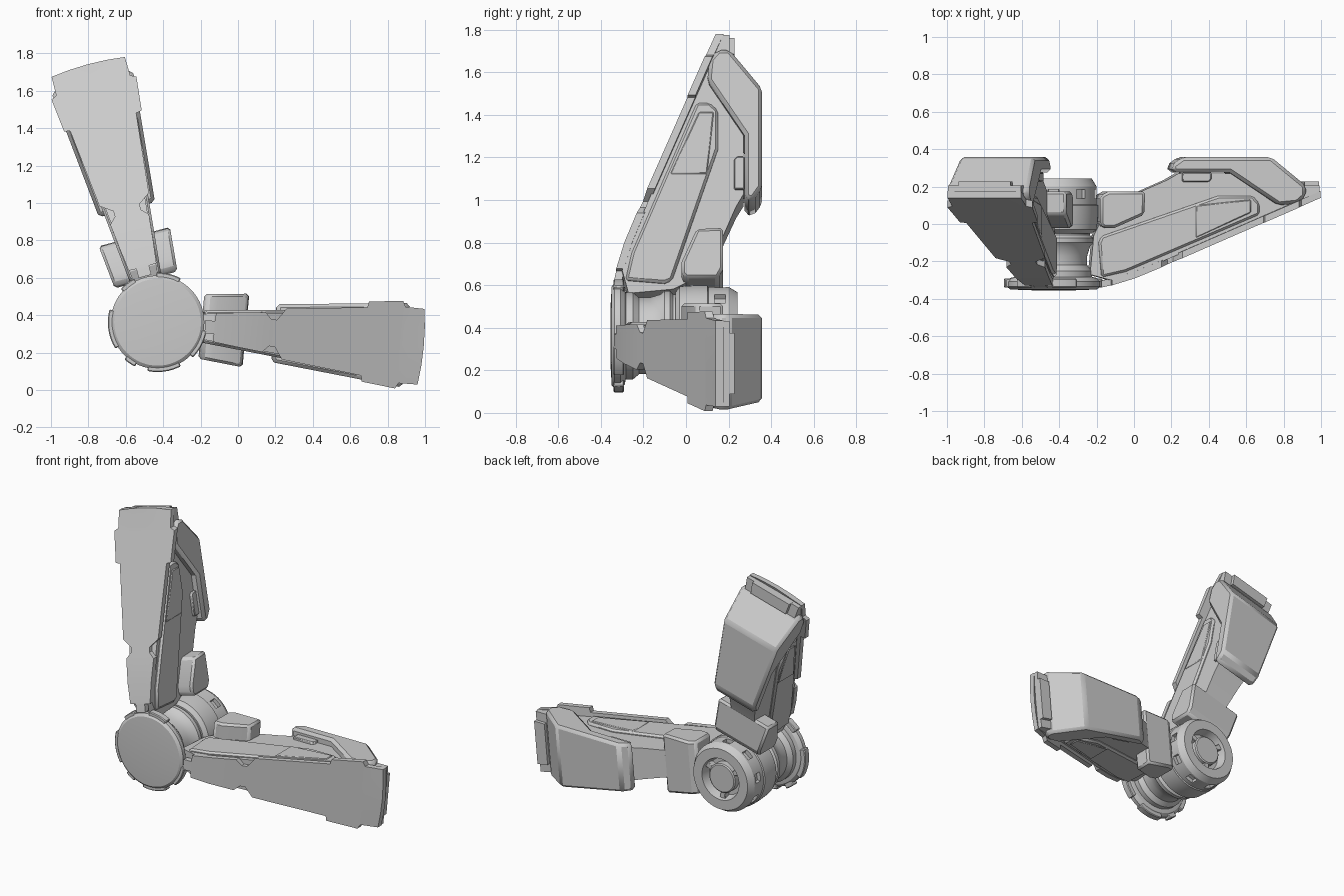
import bpy, bmesh
from math import sin, cos, radians, pi

if "Cube" in bpy.data.objects:
    bpy.data.objects.remove(bpy.data.objects["Cube"])

HUB = (-0.43, 0.0, 0.362)
ARMS = {"side": -5.3, "upright": 105.2}   # arm directions around the hub, degrees


def make(name, verts, faces, angle=0.0, bevel=0.0):
    me = bpy.data.meshes.new(name)
    me.from_pydata(verts, [], faces)
    bm = bmesh.new()
    bm.from_mesh(me)
    bmesh.ops.remove_doubles(bm, verts=bm.verts, dist=1e-5)
    bmesh.ops.recalc_face_normals(bm, faces=bm.faces)
    bm.to_mesh(me)
    bm.free()
    ob = bpy.data.objects.new(name, me)
    bpy.context.collection.objects.link(ob)
    ob.location = HUB
    ob.rotation_euler = (0, -radians(angle), 0)
    if bevel:
        m = ob.modifiers.new("bevel", 'BEVEL')
        m.width = bevel
        m.limit_method = 'ANGLE'
        m.angle_limit = radians(35)
    return ob


def half_width(u, extra):
    return 0.085 + 0.1 * (u - 0.27) + extra


def prism(name, profile, extra, angle, bevel=0.0):
    """Side profile (along arm, y) spread across the arm's tapering width."""
    n = len(profile)
    verts = [(u, y, s * half_width(u, extra)) for s in (-1, 1) for u, y in profile]
    faces = [tuple(range(n)), tuple(range(2 * n - 1, n - 1, -1))]
    faces += [(i, (i + 1) % n, n + (i + 1) % n, n + i) for i in range(n)]
    return make(name, verts, faces, angle, bevel)


def lathe(name, profile, steps=64):
    """Closed (radius, y) profile turned about the hub axis."""
    n = len(profile)
    verts, faces = [], []
    for k in range(steps):
        a = 2 * pi * k / steps
        verts += [(r * cos(a), y, r * sin(a)) for r, y in profile]
        b = (k + 1) % steps
        for i in range(n - 1):
            f = [k * n + i, k * n + i + 1, b * n + i + 1, b * n + i]
            faces.append(f)
    # merge the poles on the axis
    for pole in (0, n - 1):
        if profile[pole][0] == 0:
            faces = [[pole if v % n == pole else v for v in f] for f in faces]
    faces = [tuple(dict.fromkeys(f)) for f in faces]
    return make(name, verts, faces)


def arc_block(name, a0, a1, r0, r1, y0, y1, steps=8):
    verts, faces = [], []
    for k in range(steps + 1):
        a = radians(a0 + (a1 - a0) * k / steps)
        verts += [(r * cos(a), y, r * sin(a)) for r, y in ((r0, y0), (r1, y0), (r1, y1), (r0, y1))]
    for k in range(steps):
        p = k * 4
        faces += [(p + i, p + (i + 1) % 4, p + 4 + (i + 1) % 4, p + 4 + i) for i in range(4)]
    faces += [(0, 1, 2, 3), tuple(steps * 4 + i for i in range(4))]
    return make(name, verts, faces, 0, 0.005)


def plate_y(u):
    pts = [(0.2, -0.35), (0.3, -0.33), (0.43, -0.29), (0.54, -0.245), (0.64, -0.2), (1.45, 0.155)]
    for (u0, y0), (u1, y1) in zip(pts, pts[1:]):
        if u <= u1:
            return y0 + (y1 - y0) * (u - u0) / (u1 - u0)
    return pts[-1][1]


def cover_plate(name, angle):
    stations = [(0.255, 0.035), (0.305, 0.035), (0.307, 0.077), (0.43, 0.092), (0.57, 0.107),
                (0.605, 0.072), (0.635, 0.072), (0.68, 0.137), (1.11, 0.183),
                (1.115, 0.215), (1.297, 0.235), (1.312, 0.205), (1.415, 0.203)]
    cols = (-1, -0.5, 0, 0.5, 1)
    verts, faces = [], []
    for u, w in stations:
        # the far end bulges to an arc about the hub
        bulge = 0.014 if u == stations[-1][0] else 0
        for t in (0, 0.037):
            verts += [(u + bulge * (1 - s * s), plate_y(u) + t, s * w) for s in cols]
    ring = [0, 1, 2, 3, 4, 9, 8, 7, 6, 5]
    for k in range(len(stations) - 1):
        p = k * 10
        faces += [(p + ring[i], p + ring[(i + 1) % 10], p + 10 + ring[(i + 1) % 10], p + 10 + ring[i])
                  for i in range(10)]
    faces += [tuple(ring), tuple(p + 10 + i for i in reversed(ring))]
    return make(name, verts, faces, angle)


# Hub: front disc, neck and rear barrel turned about y
lathe("front_disc", [(0, -0.355), (0.15, -0.354), (0.232, -0.349), (0.25, -0.335), (0.25, -0.308),
                     (0.23, -0.288), (0.2, -0.282), (0, -0.282)])
lathe("neck", [(0, -0.3), (0.205, -0.3), (0.205, -0.25), (0.18, -0.22), (0.18, -0.17), (0.195, -0.12),
               (0.212, -0.1), (0.212, -0.075), (0.195, -0.06), (0.195, 0.0), (0, 0.0)])
barrel = lathe("rear_barrel", [(0, -0.05), (0.205, -0.05), (0.232, -0.03), (0.237, 0.04), (0.237, 0.1),
                               (0.23, 0.105), (0.23, 0.2), (0.205, 0.242), (0.14, 0.242), (0.125, 0.18),
                               (0.098, 0.18), (0.098, 0.222), (0.09, 0.228), (0, 0.228)])

# Small windows cut around the barrel
verts, faces = [], []
for k in range(9):
    a0 = radians(10 + 40 * k)
    p = len(verts)
    for r in (0.205, 0.26):
        for a, y in ((a0 - 0.13, 0.135), (a0 + 0.13, 0.135), (a0 + 0.13, 0.185), (a0 - 0.13, 0.185)):
            verts.append((r * cos(a), y, r * sin(a)))
    faces += [tuple(p + i for i in f) for f in ((0, 1, 2, 3), (7, 6, 5, 4), (0, 1, 5, 4),
                                                (1, 2, 6, 5), (2, 3, 7, 6), (3, 0, 4, 7))]
cutter = make("window_cutter", verts, faces)
cutter.hide_render = True
cutter.hide_set(True)
cut = barrel.modifiers.new("windows", 'BOOLEAN')
cut.object = cutter
cut.operation = 'DIFFERENCE'

# Lugs on the disc rim and ribs in the rear groove
for i, (a0, a1) in enumerate([(62, 92), (118, 138), (165, 212), (228, 243), (258, 298), (315, 350)]):
    arc_block(f"rim_lug_{i}", a0, a1, 0.22, 0.266, -0.34, -0.292)
for i in range(3):
    arc_block(f"rear_rib_{i}", 120 * i + 20, 120 * i + 38, 0.09, 0.137, 0.17, 0.222)

# Arms: identical, turned about the hub
for side, ang in ARMS.items():
    cover_plate(f"{side}_cover_plate", ang)
    prism(f"{side}_arm_core", [(0.19, -0.27), (0.3, -0.3), (0.43, -0.262), (0.64, -0.172), (1.38, 0.155),
                               (1.33, 0.2), (1.2, 0.27), (0.66, 0.27), (0.6, 0.235), (0.44, 0.165),
                               (0.3, 0.12), (0.21, -0.06)], -0.014, ang)
    prism(f"{side}_side_panel", [(0.25, -0.285), (0.38, -0.255), (1.09, 0.05), (1.09, 0.11), (1.055, 0.15),
                                 (0.87, 0.15), (0.25, -0.065), (0.235, -0.1)], 0.004, ang, 0.012)
    prism(f"{side}_inset_panel", [(0.75, -0.075), (1.045, 0.06), (1.045, 0.132), (0.75, 0.1)],
          0.009, ang, 0.006)
    prism(f"{side}_side_latch", [(0.68, 0.225), (0.82, 0.225), (0.835, 0.24), (0.835, 0.275), (0.68, 0.275)],
          0.004, ang, 0.005)
    # Rear hooded block and the collar block beside the hub
    prism(f"{side}_rear_block", [(1.335, 0.15), (1.335, 0.205), (1.15, 0.358), (0.68, 0.358), (0.62, 0.315),
                                 (0.63, 0.275), (0.93, 0.275), (1.19, 0.1), (1.29, 0.11)], 0.035, ang, 0.018)
    prism(f"{side}_collar_block", [(0.235, 0.0), (0.255, -0.022), (0.31, -0.022), (0.47, 0.05), (0.475, 0.175),
                                   (0.28, 0.175), (0.235, 0.15)], 0.092, ang, 0.014)
    # Turned lip at the arm tip
    prism(f"{side}_tip_lip", [(1.325, 0.125), (1.41, 0.16), (1.41, 0.205), (1.325, 0.205)], 0.003, ang)
    prism(f"{side}_tip_tab", [(1.335, 0.19), (1.412, 0.19), (1.412, 0.228), (1.335, 0.228)], -0.055, ang)

# Smooth the turned surfaces, keep hard edges
for ob in bpy.context.scene.objects:
    ob.select_set(ob is not cutter)
bpy.context.view_layer.objects.active = barrel
bpy.ops.object.shade_smooth_by_angle(angle=radians(28))
